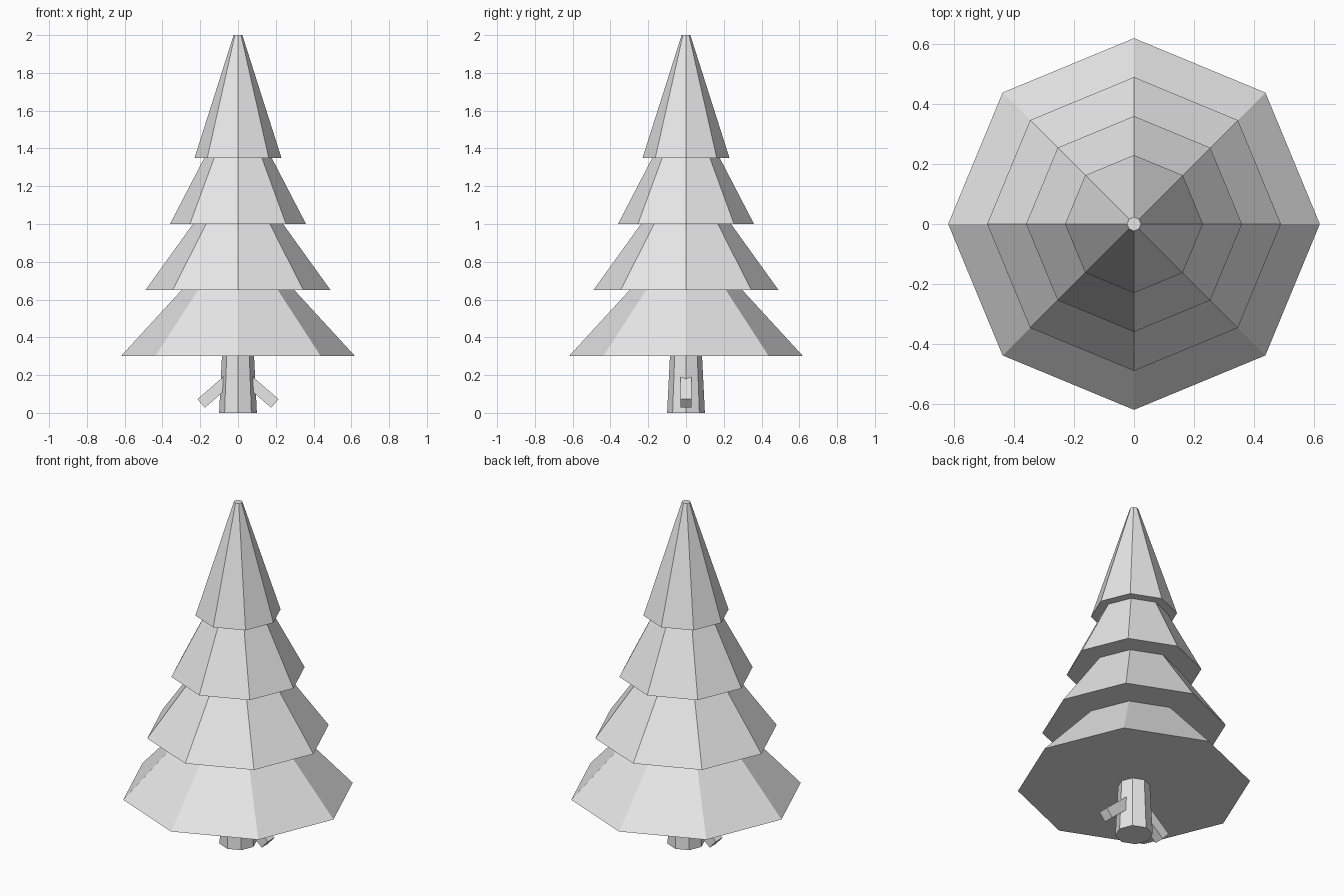
import bpy
from math import radians, sin, cos
from mathutils import Matrix

cube = bpy.data.objects.get("Cube")
if cube:
    bpy.data.objects.remove(cube, do_unlink=True)

SIDES = 8

# One plain grey for the whole tree
grey = bpy.data.materials.new("light_grey")
grey.use_nodes = True
grey.diffuse_color = (0.8, 0.8, 0.8, 1)
grey.node_tree.nodes["Principled BSDF"].inputs["Base Color"].default_value = (0.8, 0.8, 0.8, 1)


def finish(name):
    obj = bpy.context.object
    obj.name = obj.data.name = name
    obj.data.materials.append(grey)
    return obj


def frustum(name, z, height, r_bottom, r_top):
    """Eight-sided capped cone with corners on the x and y axes."""
    bpy.ops.mesh.primitive_cone_add(vertices=SIDES, radius1=r_bottom, radius2=r_top,
                                    depth=height, location=(0, 0, z + height / 2))
    return finish(name)


# Trunk, ending just inside the lowest tier
frustum("trunk", 0, 0.34, 0.1, 0.083)

# Four overlapping tiers of foliage
for i in range(4):
    frustum(f"foliage_tier_{i + 1}", 0.3 + 0.35 * i, 0.65, 0.62 - 0.13 * i, 0.023)

# Drooping square branch stubs on both sides of the trunk
angle, length, width = radians(41), 0.2, 0.06
for name, side in (("left_branch", 1), ("right_branch", -1)):
    bpy.ops.mesh.primitive_cube_add(size=1)
    branch = finish(name)
    end_x, end_z = 0.195, 0.05
    centre = (side * (end_x - cos(angle) * length / 2), 0, end_z + sin(angle) * length / 2)
    branch.data.transform(Matrix.Diagonal((length, width, width, 1)))
    branch.rotation_euler.y = side * angle
    branch.location = centre
